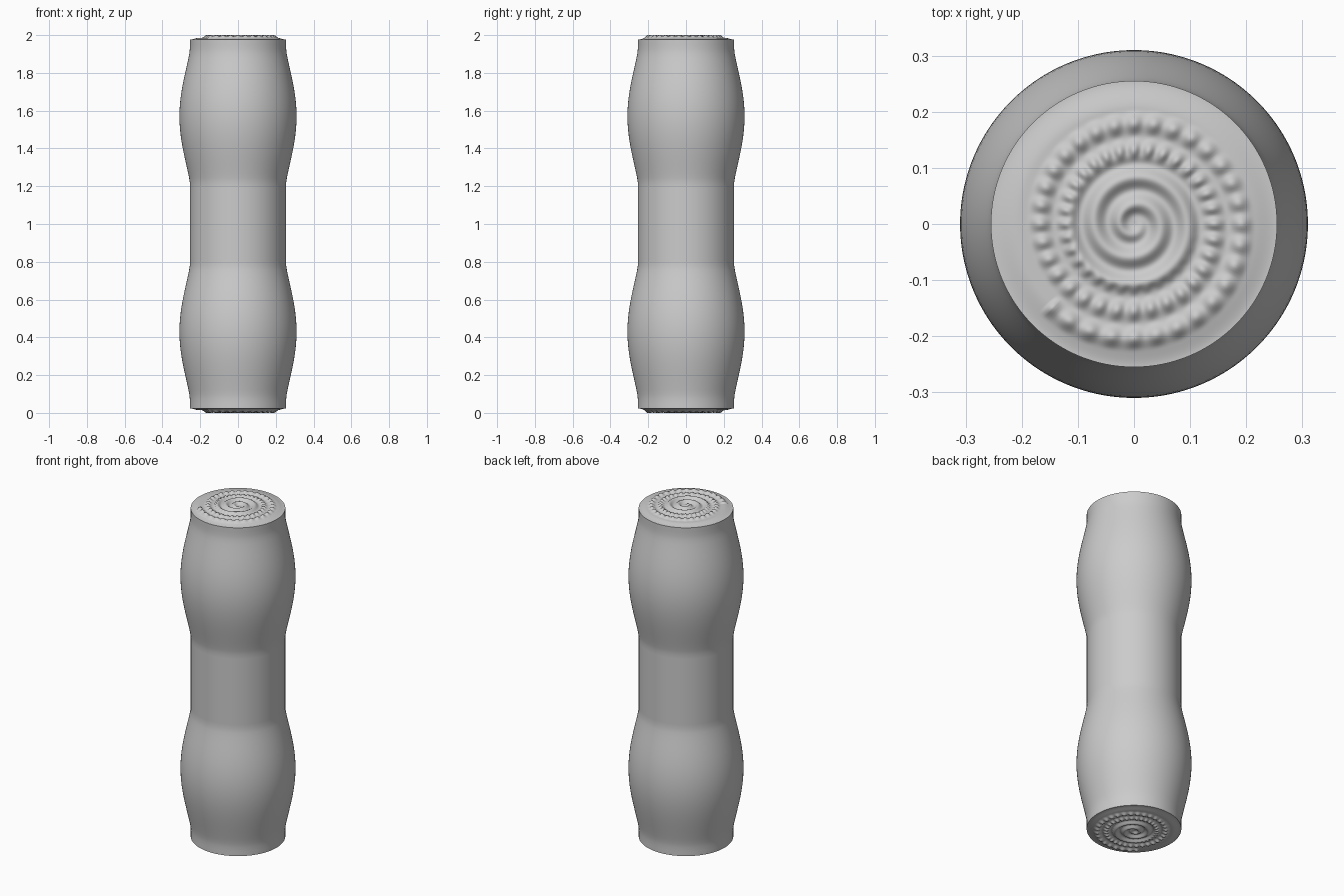
import bpy, bmesh
from math import pi, sin, cos, radians, tau

if "Cube" in bpy.data.objects:
    bpy.data.objects.remove(bpy.data.objects["Cube"], do_unlink=True)

SEGMENTS = 256
RIM = 0.255        # radius of the ends and the waist
EDGE = 1.976       # height of the upper rim
PITCH = 0.048      # spacing of the spiral

grey = bpy.data.materials.new("plain_grey")
grey.use_nodes = True
colour = (0.6, 0.6, 0.6, 1)
grey.diffuse_color = colour
grey.node_tree.nodes["Principled BSDF"].inputs["Base Color"].default_value = colour


def smoothstep(a, b, x):
    t = min(max((x - a) / (b - a), 0), 1)
    return t * t * (3 - 2 * t)


def revolve(name, rings, height, centre=None):
    """Skin rings of radius and parameter; height(r, angle, parameter) gives z."""
    bm = bmesh.new()
    loops = []
    for r, p in rings:
        loop = []
        for i in range(SEGMENTS):
            a = tau * i / SEGMENTS
            loop.append(bm.verts.new((r * cos(a), r * sin(a), height(r, a, p))))
        loops.append(loop)
    for low, high in zip(loops, loops[1:]):
        for i in range(SEGMENTS):
            j = (i + 1) % SEGMENTS
            bm.faces.new((low[i], low[j], high[j], high[i]))
    if centre is not None:
        tip = bm.verts.new((0, 0, centre))
        for i in range(SEGMENTS):
            bm.faces.new((loops[-1][i], loops[-1][(i + 1) % SEGMENTS], tip))
    mesh = bpy.data.meshes.new(name)
    bm.to_mesh(mesh)
    bm.free()
    mesh.materials.append(grey)
    obj = bpy.data.objects.new(name, mesh)
    bpy.context.collection.objects.link(obj)
    return obj


def body_radius(z):
    """Two equal bulges either side of a straight waist."""
    s = (min(z, 2 - z) - 0.08) / 0.70
    return RIM + 0.055 * sin(pi * s) ** 1.2 if 0 < s < 1 else RIM


def relief(r, a):
    """Height of the carved end: a smooth spiral that becomes beaded outwards."""
    a = (a + radians(135)) % tau - radians(135)
    turns = (r - 0.083) / PITCH + (a - pi / 2) / tau
    wave = 0.5 + 0.5 * cos(tau * turns) if turns < 2.5 else 0
    beads = smoothstep(0.105, 0.13, r) * (0.5 - 0.5 * cos(32 * a))
    wave *= (1 - 0.6 * beads) * smoothstep(0, 0.03, r)
    base = EDGE + 0.01 * (1 - smoothstep(0.205, RIM, r))
    return base + 0.014 * wave


# Turned body
steps = 80
levels = [2 - EDGE + (2 * EDGE - 2) * i / steps for i in range(steps + 1)]
body = revolve("body", [(body_radius(z), z) for z in levels], lambda r, a, z: z)

# Carved ends, mirrored about the middle
count = 64
cap_rings = [(RIM * (1 - i / count), 0) for i in range(count)]
top_cap = revolve("top_cap", cap_rings, lambda r, a, p: relief(r, a), relief(0, 0))
bottom_cap = revolve("bottom_cap", cap_rings, lambda r, a, p: 2 - relief(r, a), 2 - relief(0, 0))
bottom_cap.data.flip_normals()

# Smooth shading; the rims stay crisp because the ends are separate parts
for obj in (body, top_cap, bottom_cap):
    obj.data.shade_smooth()
